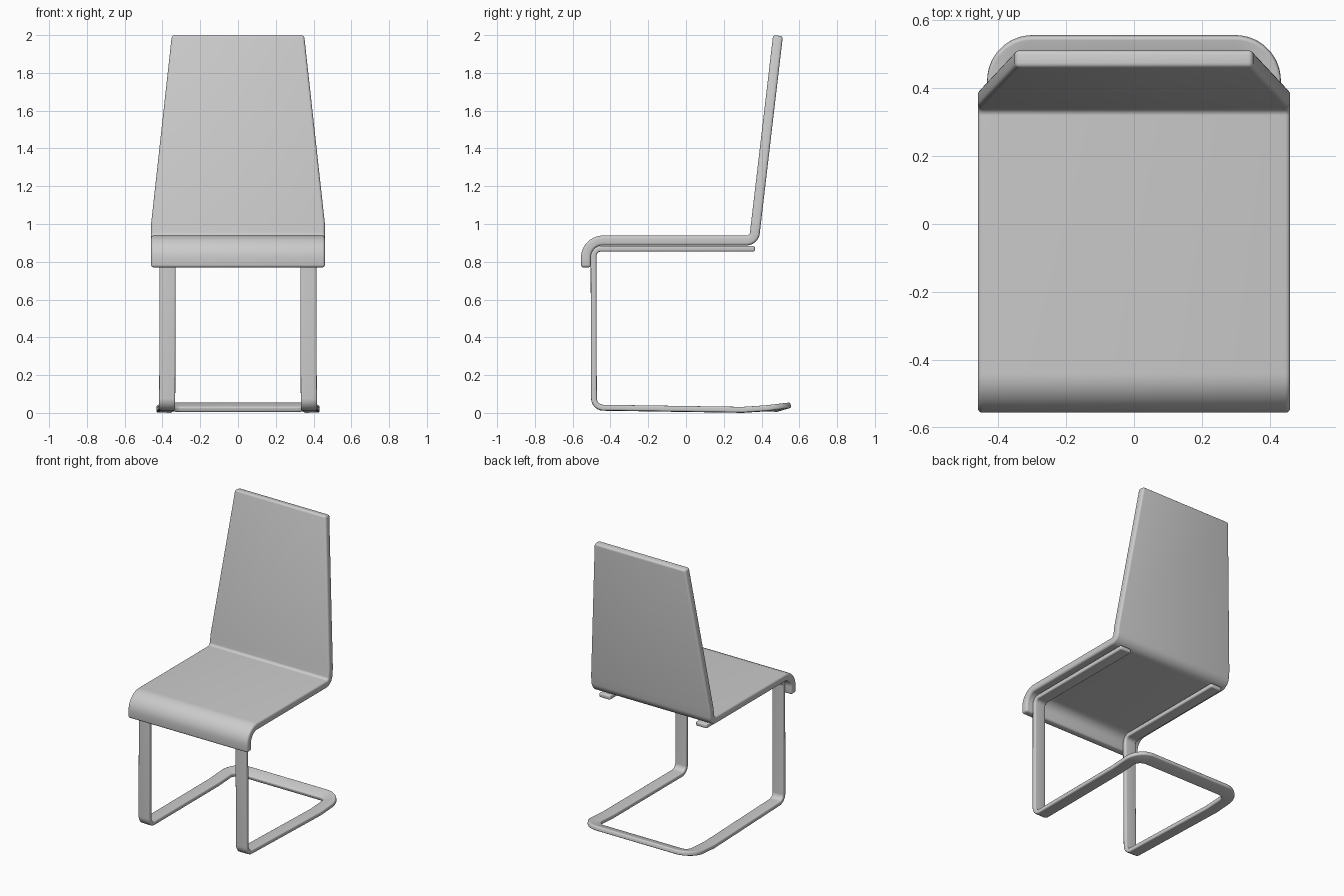
import bpy, math
from mathutils import Vector

if "Cube" in bpy.data.objects:
    bpy.data.objects.remove(bpy.data.objects["Cube"])


def fillet(corners, steps=9):
    """Turn (point, radius) corners into a path with rounded bends."""
    path = []
    for i, (co, r) in enumerate(corners):
        p = Vector(co)
        if r == 0:
            path.append(p)
            continue
        u = (Vector(corners[i - 1][0]) - p).normalized()
        v = (Vector(corners[i + 1][0]) - p).normalized()
        half = u.angle(v) / 2
        d = r / math.tan(half)
        c = p + (u + v).normalized() * r / math.sin(half)
        a, b = p + u * d - c, p + v * d - c
        for k in range(steps + 1):
            path.append(c + a.lerp(b, k / steps).normalized() * r)
    return path


def sweep(name, path, half_width, thick, bevel, tilt=0.0, mirror=False):
    """Sweep a flat strap along a path; half_width is a function of the point."""
    verts, faces = [], []
    w = Vector((1, 0, 0))
    last = len(path) - 1
    for i, p in enumerate(path):
        a = (p - path[i - 1]).normalized() if i else Vector()
        b = (path[i + 1] - p).normalized() if i < last else Vector()
        t = (a + b).normalized()
        if mirror and i == last:
            t = Vector((-1, 0, 0))
        w = (w - t * w.dot(t)).normalized()
        side = w + Vector((0, 0, tilt * max(w.y, 0)))
        n = t.cross(side).normalized() * thick / 2
        s = side * half_width(p)
        verts += [p - s - n, p + s - n, p + s + n, p - s + n]
        if i:
            o = 4 * (i - 1)
            for k in range(4):
                m = (k + 1) % 4
                faces.append((o + k, o + m, o + 4 + m, o + 4 + k))
    faces.append((3, 2, 1, 0))
    if not mirror:
        faces.append(tuple(range(4 * last, 4 * last + 4)))
    me = bpy.data.meshes.new(name)
    me.from_pydata(verts, [], faces)
    ob = bpy.data.objects.new(name, me)
    bpy.context.collection.objects.link(ob)
    if mirror:
        ob.modifiers.new("mirror", 'MIRROR').use_clip = True
    bv = ob.modifiers.new("bevel", 'BEVEL')
    bv.width, bv.segments = bevel, 4
    bv.limit_method, bv.angle_limit = 'ANGLE', math.radians(50)
    bpy.ops.object.select_all(action='DESELECT')
    ob.select_set(True)
    bpy.context.view_layer.objects.active = ob
    bpy.ops.object.convert(target='MESH')
    bpy.ops.object.shade_smooth_by_angle(angle=math.radians(40))
    return ob


# Seat and tapered backrest: one bent sheet with a front lip
shell_path = fillet([
    ((0, -0.53, 0.77), 0),
    ((0, -0.53, 0.9125), 0.09),
    ((0, 0.36, 0.9125), 0.045),
    ((0, 0.37, 1.0), 0),
    ((0, 0.487, 1.997), 0),
])
sweep("seat_and_backrest", shell_path,
      lambda p: 0.46 - 0.11 * max(0.0, p.z - 1.0), 0.052, 0.014)

# Cantilever frame: flat bar under the seat, down the front, round the floor
frame_path = fillet([
    ((0.372, 0.365, 0.869), 0),
    ((0.372, -0.49, 0.869), 0.04),
    ((0.375, -0.487, 0.028), 0.05),
    ((0.39, 0.30, 0.016), 0),
    ((0.39, 0.512, 0.03), 0.09),
    ((0, 0.512, 0.03), 0),
])
sweep("cantilever_frame", frame_path, lambda p: 0.0425, 0.03, 0.009,
      tilt=0.2, mirror=True)
